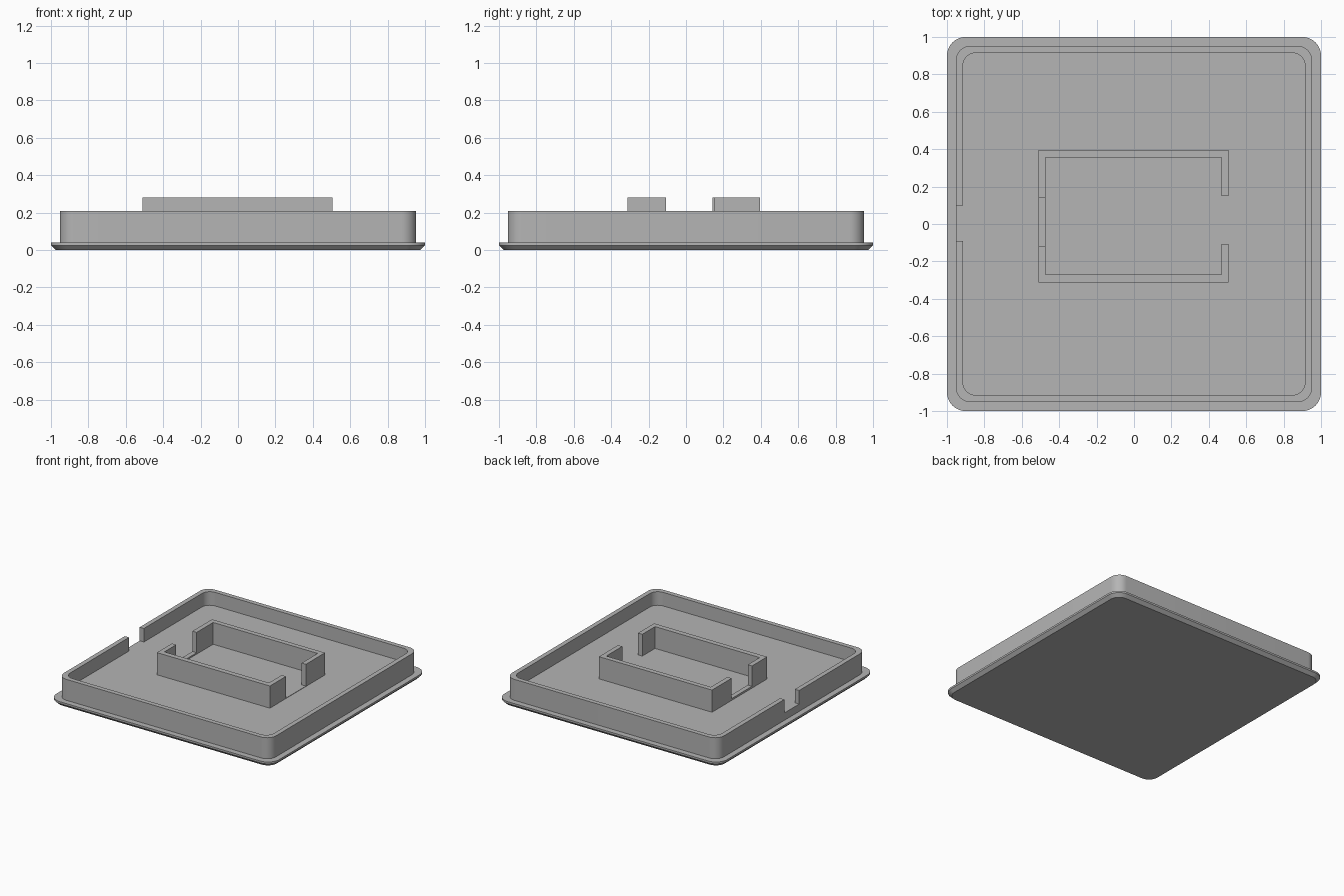
import bpy, bmesh, math

cube = bpy.data.objects.get("Cube")
if cube:
    bpy.data.objects.remove(cube, do_unlink=True)

grey = bpy.data.materials.new("plain grey")
grey.use_nodes = True
GREY = (0.46, 0.46, 0.46, 1)
grey.diffuse_color = GREY
grey.node_tree.nodes["Principled BSDF"].inputs["Base Color"].default_value = GREY

FLOOR = 0.10
RIM = 0.21
TOP = 0.28


def finish(name, bm):
    bmesh.ops.recalc_face_normals(bm, faces=bm.faces)
    mesh = bpy.data.meshes.new(name)
    bm.to_mesh(mesh)
    bm.free()
    mesh.materials.append(grey)
    obj = bpy.data.objects.new(name, mesh)
    bpy.context.collection.objects.link(obj)
    return obj


def rounded_square(half, radius, steps=10):
    """Outline of a square with round corners, counter-clockwise."""
    c = half - radius
    points = []
    for i, (sx, sy) in enumerate(((1, 1), (-1, 1), (-1, -1), (1, -1))):
        for s in range(steps + 1):
            a = math.pi / 2 * (i + s / steps)
            points.append((sx * c + radius * math.cos(a), sy * c + radius * math.sin(a)))
    return points


def prism(name, outline, z0, z1):
    bm = bmesh.new()
    face = bm.faces.new([bm.verts.new((x, y, z0)) for x, y in outline])
    top = bmesh.ops.extrude_face_region(bm, geom=[face])["geom"]
    verts = [v for v in top if isinstance(v, bmesh.types.BMVert)]
    bmesh.ops.translate(bm, verts=verts, vec=(0, 0, z1 - z0))
    return finish(name, bm)


def box(name, x0, x1, y0, y1, z0, z1):
    return prism(name, [(x0, y0), (x1, y0), (x1, y1), (x0, y1)], z0, z1)


# Tray: bevelled flange, upright rim and recessed floor, as stacked outlines
sections = [  # half size, corner radius, height
    (0.975, 0.08, 0), (1, 0.1, 0.025), (1, 0.1, 0.04), (0.953, 0.08, 0.04),
    (0.953, 0.08, RIM), (0.915, 0.07, RIM), (0.915, 0.07, FLOOR),
]
bm = bmesh.new()
rings = [[bm.verts.new((x, y, z)) for x, y in rounded_square(h, r)] for h, r, z in sections]
for low, high in zip(rings, rings[1:]):
    n = len(low)
    for i in range(n):
        j = (i + 1) % n
        bm.faces.new((low[i], low[j], high[j], high[i]))
bm.faces.new(rings[0])
bm.faces.new(rings[-1])
tray = finish("tray", bm)

# Cable notch through the rim on the -x side
cutter = box("notch_cutter", -1.05, -0.9, -0.09, 0.10, FLOOR, RIM + 0.1)
cutter.hide_render = True
cut = tray.modifiers.new("notch", "BOOLEAN")
cut.operation = "DIFFERENCE"
cut.solver = "EXACT"
cut.object = cutter
bpy.context.view_layer.objects.active = tray
tray.select_set(True)
bpy.ops.object.modifier_apply(modifier=cut.name)
bpy.data.objects.remove(cutter, do_unlink=True)
bpy.ops.object.shade_smooth_by_angle(angle=math.radians(30))

# Holder: two C-shaped walls facing each other
XL, XR, T = -0.51, 0.505, 0.038


def holder_wall(name, outer, inner, left_end, right_end):
    prism(name, [(XL, outer), (XR, outer), (XR, right_end), (XR - T, right_end),
                 (XR - T, inner), (XL + T, inner), (XL + T, left_end), (XL, left_end)],
          FLOOR - 0.01, TOP)


holder_wall("holder_front_wall", -0.312, -0.27, -0.118, -0.106)
holder_wall("holder_back_wall", 0.395, 0.355, 0.143, 0.15)

# Thin pad inside the holder and low sill across its -x opening
box("holder_pad", XL + T, XR - T, -0.27, 0.355, FLOOR - 0.01, FLOOR + 0.003)
box("right_sill", XR - T, XR, -0.106, 0.15, FLOOR - 0.01, FLOOR + 0.003)
box("left_sill", XL, XL + T, -0.118, 0.143, FLOOR - 0.01, FLOOR + 0.015)
